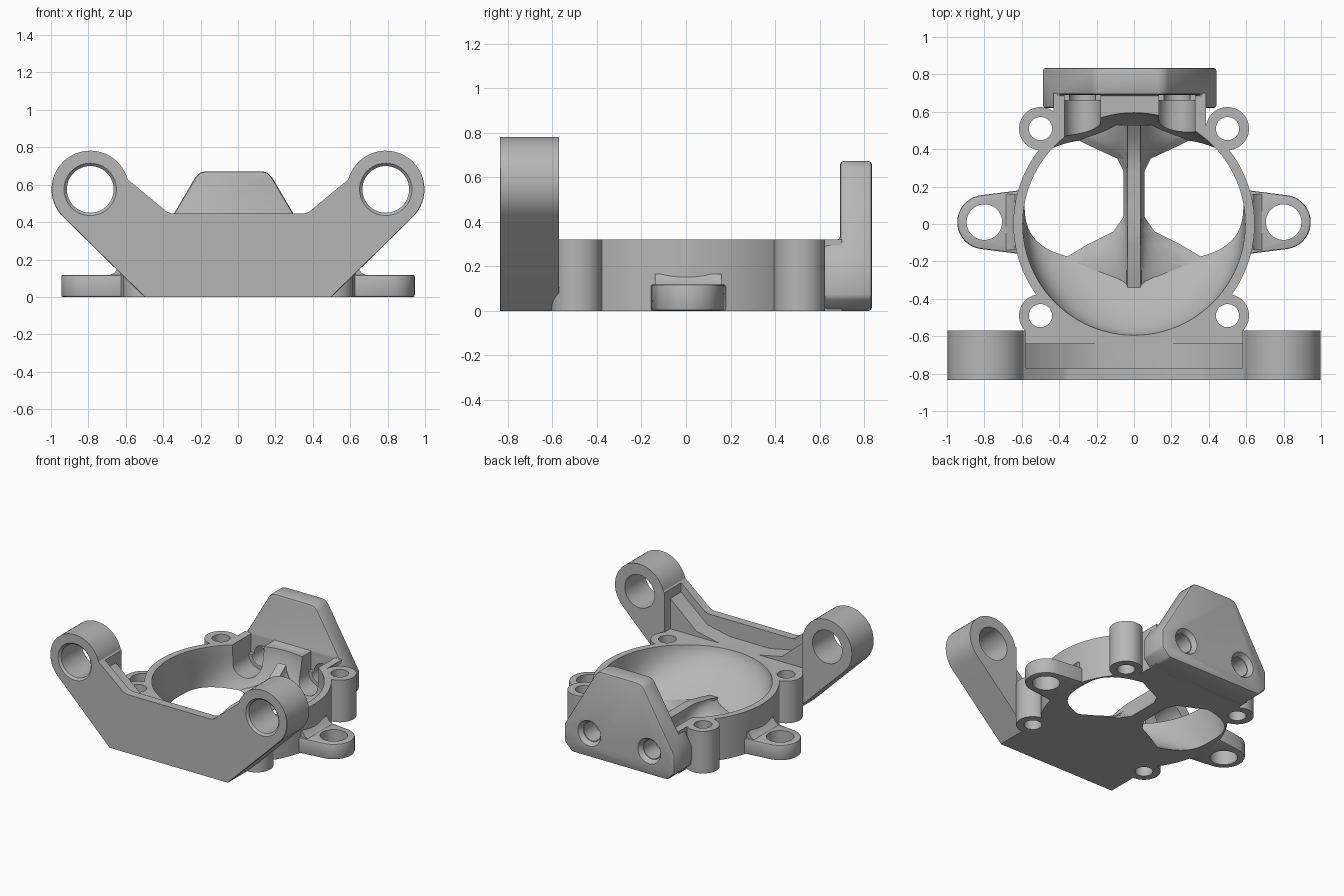
import bpy, bmesh
from math import sin, cos, pi, radians, copysign
from mathutils import Matrix

if "Cube" in bpy.data.objects:
    bpy.data.objects.remove(bpy.data.objects["Cube"])

grey = bpy.data.materials.new("plain_grey")
grey.use_nodes = True
colour = (0.47, 0.47, 0.47, 1)
grey.diffuse_color = colour
grey.node_tree.nodes["Principled BSDF"].inputs["Base Color"].default_value = colour

TOP = 0.32      # height of the duct
FRONT = -0.835  # front face of the bracket


def make(name, bm):
    bmesh.ops.recalc_face_normals(bm, faces=bm.faces[:])
    mesh = bpy.data.meshes.new(name)
    bm.to_mesh(mesh)
    bm.free()
    mesh.materials.append(grey)
    ob = bpy.data.objects.new(name, mesh)
    bpy.context.collection.objects.link(ob)
    return ob


def loft(rings):
    bm = bmesh.new()
    loops = [[bm.verts.new(p) for p in ring] for ring in rings]
    n = len(loops[0])
    for a, b in zip(loops, loops[1:]):
        for i in range(n):
            j = (i + 1) % n
            bm.faces.new((a[i], a[j], b[j], b[i]))
    bm.faces.new(loops[0])
    bm.faces.new(loops[-1])
    return bm


def prism(points, axis, lo, hi):
    place = (lambda p, d: (p[0], d, p[1])) if axis == "y" else (lambda p, d: (p[0], p[1], d))
    return loft([[place(p, d) for p in points] for d in (lo, hi)])


def cylinder(x, other, r, axis, lo, hi, r_end=None, sides=48):
    r_end = r if r_end is None else r_end
    rings = []
    for d, rad in ((lo, r), (hi, r_end)):
        ring = []
        for i in range(sides):
            t = 2 * pi * i / sides
            u, v = x + rad * cos(t), other + rad * sin(t)
            ring.append((u, d, v) if axis == "y" else (u, v, d))
        rings.append(ring)
    return make("tool", loft(rings))


def box(x0, x1, y0, y1, z0, z1):
    return make("tool", prism([(x0, y0), (x1, y0), (x1, y1), (x0, y1)], "z", z0, z1))


def bake(ob):
    deps = bpy.context.evaluated_depsgraph_get()
    mesh = bpy.data.meshes.new_from_object(ob.evaluated_get(deps))
    ob.modifiers.clear()
    ob.data = mesh


def combine(ob, tool, operation="DIFFERENCE", keep=False):
    mod = ob.modifiers.new("combine", "BOOLEAN")
    mod.operation, mod.solver, mod.object = operation, "EXACT", tool
    bake(ob)
    if not keep:
        bpy.data.objects.remove(tool)


def soften(ob, width, segments=2):
    mod = ob.modifiers.new("soften", "BEVEL")
    mod.width, mod.segments, mod.limit_method = width, segments, "ANGLE"
    mod.angle_limit = radians(35)
    bake(ob)


def arc(cx, cy, r, start, end, n):
    angles = [radians(start + (end - start) * i / n) for i in range(n + 1)]
    return [(cx + r * cos(a), cy + r * sin(a)) for a in angles]


def mirrored(half):
    return half + [(-x, y) for x, y in reversed(half)]


# Bowl-shaped cavity, round at the top and narrowing to the floor openings
def bowl_ring(z, t):
    s = 1 - (1 - t) ** 1.6
    front, back = -0.2 - 0.395 * s, 0.46 + 0.135 * s
    mid, ry, rx, power = (front + back) / 2, (back - front) / 2, 0.585 + 0.01 * s, 2 / (3 - s)
    ring = []
    for i in range(96):
        c, d = cos(2 * pi * i / 96), sin(2 * pi * i / 96)
        ring.append((rx * copysign(abs(c) ** power, c), mid + ry * copysign(abs(d) ** power, d), z))
    return ring


steps = 14
bowl = make("bowl_cutter", loft([bowl_ring(-0.05, 0)]
                                + [bowl_ring(TOP * i / steps, i / steps) for i in range(steps + 1)]
                                + [bowl_ring(0.9, 1)]))
bowl.hide_render = True

# Duct body: ring, corner bosses and rear block
duct = cylinder(0, 0, 0.645, "z", 0, TOP, sides=96)
duct.name = "duct_body"
combine(duct, box(-0.5, 0.5, -0.62, -0.4, 0, TOP), "UNION")
combine(duct, box(-0.43, 0.385, 0.4, 0.7, 0, TOP), "UNION")
bosses = [(sx * 0.5, y) for sx in (-1, 1) for y in (-0.49, 0.51)]
for x, y in bosses:
    combine(duct, cylinder(x, y, 0.115, "z", 0, TOP), "UNION")
combine(duct, bowl, keep=True)

# Flow divider: a ridge with flared feet running front to back
stations = [(-0.36, 0.45, 0.07), (-0.25, 0.43, 0.1), (-0.2, 0.4, 0.11), (-0.11, 0.25, 0.13),
            (-0.04, 0.11, 0.14), (0.04, 0.055, 0.14), (0.28, 0.055, 0.14), (0.35, 0.09, 0.15),
            (0.41, 0.22, 0.17), (0.46, 0.32, 0.2), (0.53, 0.34, 0.25)]
rings = []
for y, w, h in stations:
    half = [(0.035 + (w - 0.035) * (1 - i / 6) ** 2.5, h * i / 6) for i in range(7)]
    rings.append([(x, y, z) for x, z in mirrored(half)])
combine(duct, make("tool", loft(rings)), "UNION")

# Screw channels in the rear block, open to the top
for x in (-0.275, 0.23):
    combine(duct, cylinder(x, 0.18, 0.097, "y", 0.35, 0.66))
    combine(duct, box(x - 0.097, x + 0.097, 0.35, 0.69, 0.18, 0.5))
    combine(duct, cylinder(x, 0.18, 0.07, "y", 0.6, 0.8))
for x, y in bosses:
    combine(duct, cylinder(x, y, 0.062, "z", -0.1, 0.5))

# Front bracket: winged plate with two ears
half = [(0.5, 0)] + arc(0.79, 0.575, 0.207, -45, 165, 32) + [(0.38, 0.455), (0.35, 0.445)]
bm = prism(mirrored(half), "y", FRONT, -0.57)
bmesh.ops.recalc_face_normals(bm, faces=bm.faces[:])
bm.normal_update()
rim = []
for e in bm.edges:
    if all(v.co.y < FRONT + 0.001 for v in e.verts):
        side = [f.normal for f in e.link_faces if abs(f.normal.y) < 0.5]
        if side and abs(side[0].x) > 0.5 and side[0].z < 0.2 and (e.verts[0].co.x * side[0].x) > 0:
            rim.append(e)
bmesh.ops.bevel(bm, geom=rim, offset=0.05, offset_type="OFFSET", segments=1,
                affect="EDGES", clamp_overlap=True)
bracket = make("front_bracket", bm)
pocket = [(0.17, TOP), (0.36, 0.36), (0.58, 0.55), (0.58, 0.9)]
combine(bracket, make("tool", prism(mirrored(pocket), "y", -0.77, -0.5)))
combine(bracket, box(-0.58, 0.58, -0.64, -0.5, TOP, 0.9))
combine(bracket, bowl)
for x in (-0.79, 0.79):
    combine(bracket, cylinder(x, 0.575, 0.125, "y", -1, -0.4))
    combine(bracket, cylinder(x, 0.575, 0.16, "y", FRONT - 0.02, FRONT + 0.015, 0.125))

# Back plate: tapered slab with a thicker foot, slightly off centre
MID = -0.023
taper = [(0.4, 0), (0.463, 0.06), (0.463, 0.2), (0.205, 0.64), (0.18, 0.665), (0.15, 0.672)]
plate = make("back_plate", prism([(x + MID, z) for x, z in mirrored(taper)], "y", 0.62, 0.835))
combine(plate, box(-0.7, 0.7, 0.5, 0.692, TOP, 0.9))
soften(plate, 0.014)
for x in (-0.275, 0.23):
    combine(plate, cylinder(x, 0.18, 0.07, "y", 0.5, 1))
    combine(plate, cylinder(x, 0.18, 0.097, "y", 0.5, 0.66))
    combine(plate, box(x - 0.097, x + 0.097, 0.5, 0.69, 0.18, 0.5))
    combine(plate, cylinder(x, 0.18, 0.075, "y", 0.8, 0.85, 0.105))

# Side mounting tabs
parts = [duct, bracket, plate]
for name, sx in (("left_tab", 1), ("right_tab", -1)):
    outline = [(0.61, -0.16)] + arc(0.8, 0.01, 0.145, -85, 85, 24) + [(0.61, 0.18)]
    tab = make(name, prism([(sx * x, y) for x, y in outline], "z", 0, 0.118))
    soften(tab, 0.01)
    combine(tab, cylinder(sx * 0.8, 0.01, 0.095, "z", -0.1, 0.3))
    parts.append(tab)
    # Sloped fillet where the tab meets the ring
    ramp = [(sx * 0.61, 0.1), (sx * 0.7, 0.11), (sx * 0.66, 0.13), (sx * 0.635, 0.165), (sx * 0.61, 0.165)]
    parts.append(make(name + "_fillet", prism(ramp, "y", -0.14, 0.16)))

# Smooth round surfaces while keeping edges sharp
bpy.ops.object.select_all(action="DESELECT")
for ob in parts:
    ob.select_set(True)
bpy.context.view_layer.objects.active = duct
bpy.ops.object.shade_smooth_by_angle(angle=radians(30))
